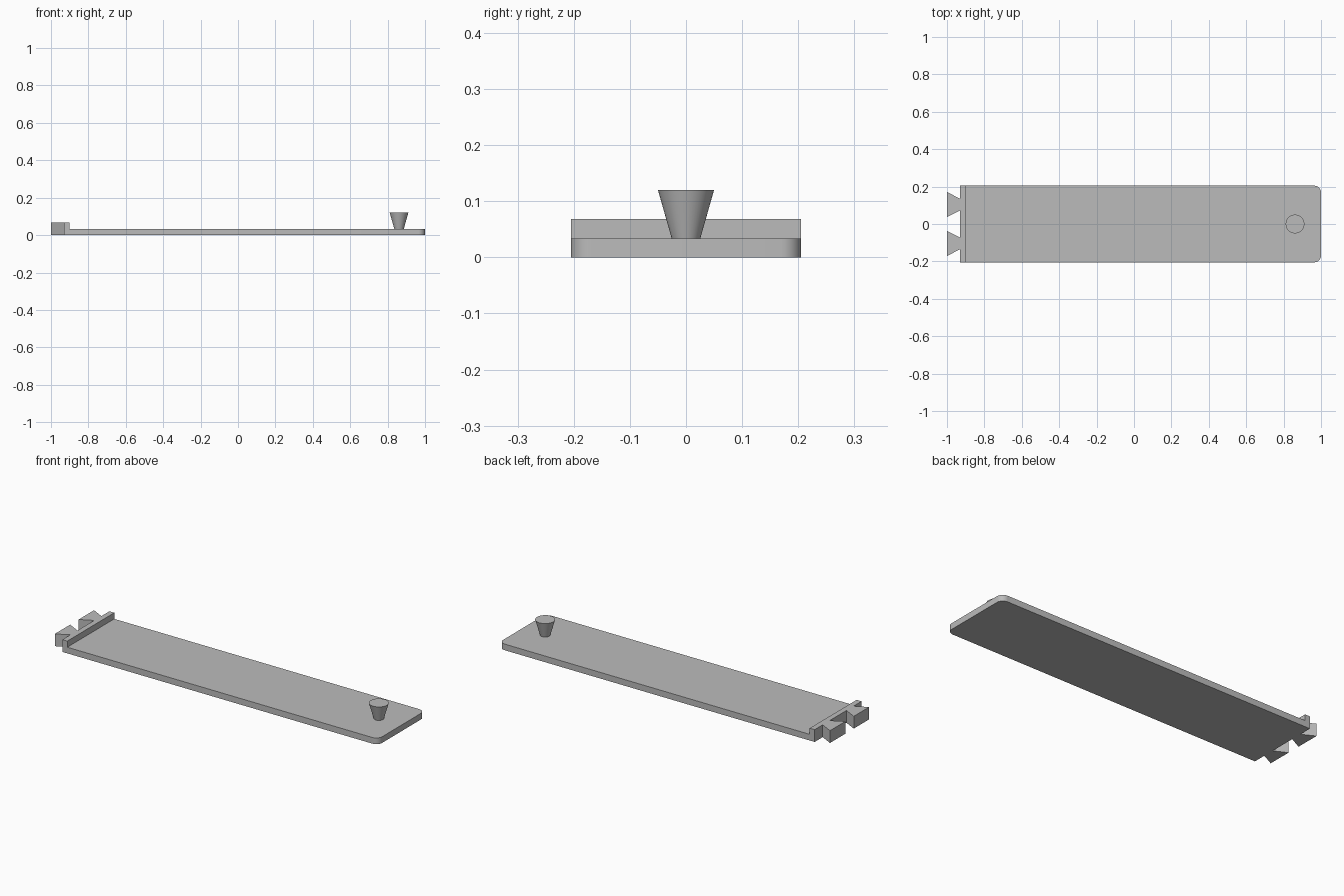
import bpy, bmesh, math

cube = bpy.data.objects.get("Cube")
if cube:
    bpy.data.objects.remove(cube, do_unlink=True)

grey = bpy.data.materials.new("plain_grey")
grey.use_nodes = True
grey.diffuse_color = (0.5, 0.5, 0.5, 1)
grey.node_tree.nodes["Principled BSDF"].inputs["Base Color"].default_value = (0.5, 0.5, 0.5, 1)

HALF_WIDTH = 0.205
PLATE_TOP = 0.034
HEAD_TOP = 0.068
WALL_BACK, WALL_FRONT = -0.93, -0.90
CORNER = 0.036


def add_object(name, bm):
    bmesh.ops.recalc_face_normals(bm, faces=bm.faces)
    mesh = bpy.data.meshes.new(name)
    bm.to_mesh(mesh)
    bm.free()
    mesh.materials.append(grey)
    obj = bpy.data.objects.new(name, mesh)
    bpy.context.collection.objects.link(obj)
    bpy.ops.object.select_all(action="DESELECT")
    obj.select_set(True)
    bpy.context.view_layer.objects.active = obj
    bpy.ops.object.shade_smooth_by_angle(angle=math.radians(30))
    return obj


def extrude_outline(name, outline, height):
    """Raise a flat outline from the ground to the given height."""
    bm = bmesh.new()
    face = bm.faces.new([bm.verts.new((x, y, 0)) for x, y in outline])
    raised = bmesh.ops.extrude_face_region(bm, geom=[face])["geom"]
    verts = [v for v in raised if isinstance(v, bmesh.types.BMVert)]
    bmesh.ops.translate(bm, verts=verts, vec=(0, 0, height))
    return add_object(name, bm)


# Long plate with two rounded corners at the free end
plate = [(WALL_FRONT, HALF_WIDTH), (WALL_FRONT, -HALF_WIDTH)]
for side in (-1, 1):
    for step in range(9):
        a = math.radians(90 * step / 8) * 1.0
        a = a - math.pi / 2 if side < 0 else a
        plate.append((1 - CORNER + CORNER * math.cos(a),
                      side * (HALF_WIDTH - CORNER) + CORNER * math.sin(a)))
extrude_outline("plate", plate, PLATE_TOP)

# Raised end wall with two dovetail tabs
head = [(WALL_FRONT, -HALF_WIDTH), (WALL_FRONT, HALF_WIDTH), (WALL_BACK, HALF_WIDTH)]
for centre in (0.104, -0.104):
    head += [(WALL_BACK, centre + 0.031), (-1, centre + 0.067),
             (-1, centre - 0.067), (WALL_BACK, centre - 0.031)]
head.append((WALL_BACK, -HALF_WIDTH))
extrude_outline("dovetail_end_wall", head, HEAD_TOP)

# Flared peg near the free end
bm = bmesh.new()
bmesh.ops.create_cone(bm, cap_ends=True, segments=48, radius1=0.025, radius2=0.05,
                      depth=0.088)
bmesh.ops.translate(bm, verts=bm.verts, vec=(0.861, 0, 0.076))
add_object("flared_peg", bm)
